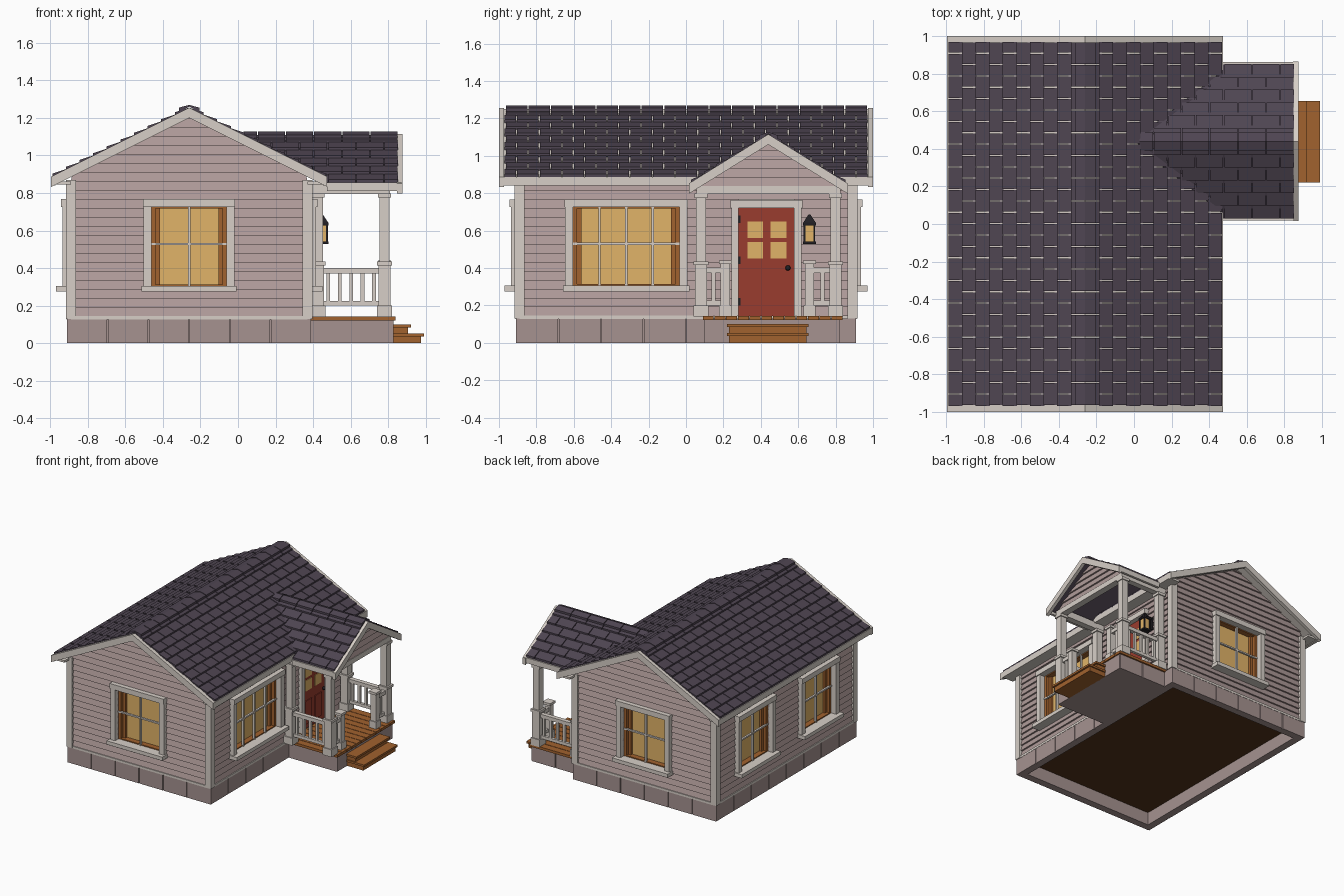
import bpy, bmesh, math
from mathutils import Matrix, Vector

if "Cube" in bpy.data.objects:
    bpy.data.objects.remove(bpy.data.objects["Cube"])

COL = {"siding": (174, 154, 152), "stone": (164, 145, 143), "trim": (214, 206, 198), "shingle": (80, 71, 83),
       "wood": (160, 98, 50), "glass": (224, 178, 104), "red": (152, 62, 50), "black": (38, 36, 40),
       "floor": (84, 54, 32)}
MATS, PARTS = {}, {}
for k, c in COL.items():
    MATS[k] = bpy.data.materials.new(k)
    MATS[k].diffuse_color = [(v / 255) ** 2.2 for v in c] + [1]


def part(name, mat):
    return PARTS.setdefault(name, (bmesh.new(), mat))[0]


def frame(o, u, d):
    """Local axes: u along the wall or ridge, d outward, z up."""
    m = Matrix((u, d, (0, 0, 1))).transposed().to_4x4()
    m.translation = o
    return m


I = Matrix()


def box(bm, x0, x1, y0, y1, z0, z1, M=I):
    c = Matrix.Translation(((x0 + x1) / 2, (y0 + y1) / 2, (z0 + z1) / 2))
    bmesh.ops.create_cube(bm, size=1, matrix=M @ c @ Matrix.Diagonal((x1 - x0, y1 - y0, z1 - z0, 1)))


def loft(bm, A, B, M=I):
    a, b = [[bm.verts.new(M @ Vector(p)) for p in r] for r in (A, B)]
    bm.faces.new(a)
    bm.faces.new(b[::-1])
    for i in range(len(a)):
        j = (i + 1) % len(a)
        bm.faces.new((a[i], b[i], b[j], a[j]))


FRONT = frame((-.26, -.89, 0), (1, 0, 0), (0, -1, 0))
BACK = frame((-.26, .89, 0), (1, 0, 0), (0, 1, 0))
RIGHT = frame((.37, 0, 0), (0, 1, 0), (1, 0, 0))
LEFT = frame((-.89, 0, 0), (0, 1, 0), (-1, 0, 0))


def siding(name, M, half, z, top, apex=9, slope=.5, holes=()):
    """Lapped boards, cut around openings and clipped to the gable slope."""
    bm = part(name, "siding")
    while z < min(top, apex - .01):
        z1 = min(z + .048, top, apex - .002)
        w0, w1 = [min(half, (apex - q) / slope) for q in (z, z1)]
        spans = [(-w0, w0, -w1, w1)]
        for a, b, c, d in holes:
            if z < d and z1 > c:
                e = spans.pop()
                spans += [(e[0], a, e[2], a), (b, e[1], b, e[3])]
        for a0, b0, a1, b1 in spans:
            loft(bm, [(a0, .016, z), (b0, .016, z), (b1, .003, z1), (a1, .003, z1)],
                 [(a0, -.02, z), (b0, -.02, z), (b1, -.02, z1), (a1, -.02, z1)], M)
        z = z1


def window(name, M, u, w, bars):
    h, z0, z1 = w / 2, .305, .725
    t, wd, gl = part(name + "_trim", "trim"), part(name + "_jamb", "wood"), part(name + "_glass", "glass")
    box(gl, u - h, u + h, -.06, -.045, z0, z1, M)
    for s in (-1, 1):
        for a, b, d in ((h, h + .042, (0, .045)), ):
            box(t, *sorted((u + s * a, u + s * b)), *d, z0, z1, M)
        box(wd, *sorted((u + s * (h - .022), u + s * h)), -.06, 0, z0, z1, M)
        box(wd, *sorted((u + s * (h - .045), u + s * (h - .022))), -.06, -.025, z0, z1, M)
    box(wd, u - h, u + h, -.06, 0, z0, z0 + .008, M)
    box(wd, u - h, u + h, -.06, 0, z1 - .008, z1, M)
    box(t, u - h - .045, u + h + .045, 0, .053, z1, z1 + .042, M)
    box(t, u - h - .053, u + h + .053, 0, .08, z0 - .03, z0, M)
    for i in range(bars):
        c = u - h + w * (i + 1) / (bars + 1)
        box(t, c - .006, c + .006, -.01, .008, z0, z1, M)
    box(t, u - h, u + h, -.01, .006, .523, .535, M)


# walls, windows and foundation blocks
HZ = (.305, .725)
openings = {"front": [(FRONT, 0, .4, 1)], "back": [(BACK, 0, .4, 1)],
            "left": [(LEFT, -.41, .4, 1), (LEFT, .41, .4, 1)], "right": [(RIGHT, -.32, .57, 3)]}
for side, wins in openings.items():
    M, gable = wins[0][0], side in ("front", "back")
    half = .63 if gable else .89
    holes = sorted([(u - w / 2, u + w / 2) + HZ for _, u, w, _ in wins]
                   + ([(.28, .58, .14, .72)] if side == "right" else []))
    siding(side + "_wall", M, half, .142, 1.3 if gable else .87, 1.22 if gable else 9, .5, holes)
    for i, (_, u, w, n) in enumerate(wins):
        window(f"{side}_window_{i + 1}", M, u, w, n)
    st, n = part(side + "_foundation", "stone"), 6 if gable else 8
    box(st, -half, half, -.04, .01, 0, .13, M)
    for i in range(n):
        L = 2 * (half + .02) / n
        box(st, -half - .02 + i * L + .003, -half - .02 + (i + 1) * L - .003, -.02, .02, 0, .13, M)
    skirt = part("skirt_boards", "trim")
    if side != "right":
        box(skirt, -half, half, 0, .022, .127, .145, M)
    else:
        box(skirt, -half, .1, 0, .022, .127, .145, M)
for x in (-.89, .37):
    for y in (-.89, .89):
        sx, sy = (-1 if x < 0 else 1), (-1 if y < 0 else 1)
        box(part("corner_boards", "trim"), *sorted((x + sx * .026, x - sx * .026)),
            *sorted((y + sy * .026, y - sy * .026)), .13, .868)
box(part("house_floor", "floor"), -.88, .36, -.88, .88, .105, .125)


def shingles(name, M, slope, step, rows, lo, hi, L, lift=0):
    bm = part(name, "shingle")
    for r in range(rows):
        t0, t1 = r * step, (r + 1) * step + .004
        a0, u = lo(t0), hi + (L / 2 if r % 2 else 0)
        while u > a0:
            a, b = max(u - L + .003, a0), min(u - .003, hi)
            if b - a > .004:
                q = [[(a, t, lift - .004 - slope * t), (b, t, lift - .004 - slope * t),
                      (b, t, lift + h - slope * t), (a, t, lift + h - slope * t)]
                     for t, h in ((t0, .005), (t1, .018))]
                loft(bm, *q, M)
            u -= L


def slope_bar(bm, M, slope, u0, u1, t0, t1, h0, h1):
    loft(bm, *[[(u, t, h0 - slope * t), (u, t, h1 - slope * t)][::1] + [(v, t, h1 - slope * t), (v, t, h0 - slope * t)]
               for t in (t0, t1) for u, v in ((u0, u1),)], M)


# main roof and porch roof, both slopes
for s in (-1, 1):
    R = frame((-.26, 0, 1.25), (0, 1, 0), (s, 0, 0))
    shingles("main_shingles", R, .5, .0725, 10, lambda t: -.97, .97, .121)
    shingles("main_ridge_caps", R, .5, .05, 1, lambda t: -.97, .97, .121, .014)
    slope_bar(part("main_roof_deck", "trim"), R, .5, -.98, .98, 0, .72, -.03, 0)
    tr = part("main_roof_trim", "trim")
    for u0, u1 in ((-1, -.973), (.973, 1)):
        slope_bar(tr, R, .5, u0, u1, 0, .735, -.05, .005)
    box(tr, -.99, .99, .712, .735, -.41, -.363, R)
    box(tr, -.975, .975, .63, .715, -.405, -.388, R)
    P = frame((0, .44, 1.11), (1, 0, 0), (0, s, 0))
    shingles("porch_shingles", P, .62, .068, 6, lambda t: min(.465, 1.24 * t - .01), .853, .15)
    shingles("porch_ridge_caps", P, .62, .045, 1, lambda t: .03, .853, .15, .012)
    loft(part("porch_roof_deck", "shingle"),
         *[[(x, t, h - .62 * t) for x, t, h in ((.04, 0, b), (.475, .35, b), (.475, .41, b), (.855, .41, b), (.855, 0, b))]
           for b in (-.025, 0)], P)
    tp = part("porch_roof_trim", "trim")
    slope_bar(tp, P, .62, .848, .875, 0, .425, -.05, .005)
    box(tp, .475, .87, .403, .422, -.298, -.255, P)

# porch gable and beams
siding("porch_gable", frame((.79, .44, 0), (0, 1, 0), (1, 0, 0)), .37, .835, 1.3, 1.085, .62)
beams = part("porch_beams", "trim")
box(beams, .755, .81, .055, .825, .795, .837)
for y in (.08, .80):
    box(beams, .38, .757, y - .025, y + .025, .795, .85)

# porch base, planks and steps
base = part("porch_base", "stone")
box(base, .37, .82, .105, .815, 0, .125)
for i in range(3):
    box(base, .82, .828, .1 + i * .24 + .003, .1 + (i + 1) * .24 - .003, 0, .125)
for i in range(2):
    for y in (.1, .813):
        box(base, .393 + i * .217, .604 + i * .217, y, y + .01, 0, .125)
for i in range(12):
    box(part("porch_planks", "wood"), .38, .838, .09 + i * .0625, .09 + i * .0625 + .058, .122, .143)
steps = part("porch_steps", "wood")
for x, z in ((.92, .1), (.99, .053)):
    box(steps, .82, x, .22, .655, z - .016, z)
    box(steps, .82, x - .015, .23, .645, z - .053 if z < .1 else .05, z - .014)

# posts, newels and railings
posts, newels, rails = part("porch_posts", "trim"), part("newel_posts", "trim"), part("railings", "trim")


def column(bm, x, y, w, parts):
    for k, z0, z1 in parts:
        box(bm, x - w * k, x + w * k, y - w * k, y + w * k, z0, z1)


for x in (.425, .78):
    for y in (.08, .80):
        column(posts, x, y, .027, ((1.5, .14, .20), (1.2, .2, .415), (1.5, .415, .435), (1, .43, .8), (1.3, .775, .797)))
for y in (.21, .66):
    column(newels, .78, y, .025, ((1.3, .14, .2), (1, .2, .42), (1.35, .42, .44)))


def railing(p, q, n):
    p, q = Vector(p), Vector(q)
    for z0, z1, w in ((.2, .225, .012), (.372, .402, .018)):
        box(rails, min(p.x, q.x) - w * (p.x == q.x), max(p.x, q.x) + w * (p.x == q.x),
            p.y - w * (p.y == q.y), q.y + w * (p.y == q.y), z0, z1)
    for i in range(n):
        c = p.lerp(q, (i + .5) / n)
        box(rails, c.x - .01, c.x + .01, c.y - .01, c.y + .01, .22, .375)


for y in (.08, .80):
    railing((.45, y), (.755, y), 5)
railing((.78, .105), (.78, .19), 1)
railing((.78, .68), (.78, .78), 1)

# door
box(part("door", "red"), .28, .58, -.03, .008, .143, .72, RIGHT)
for u in (.37, .495):
    box(part("door", "red"), u - .042, u + .042, 0, .014, .18, .37, RIGHT)
    for z in (.45, .56):
        box(part("door_panes", "glass"), u - .042, u + .042, 0, .013, z, z + .088, RIGHT)
frm = part("door_frame", "trim")
for a, b in ((.243, .282), (.578, .617)):
    box(frm, a, b, 0, .04, .143, .72, RIGHT)
box(frm, .238, .622, 0, .047, .72, .762, RIGHT)
hw = part("door_hardware", "black")
for z in (.22, .44, .66):
    box(hw, .28, .292, 0, .016, z - .02, z + .02, RIGHT)
bmesh.ops.create_uvsphere(hw, u_segments=12, v_segments=8, radius=.014, matrix=Matrix.Translation((.4, .545, .4)))

# wall lantern
lan = part("lantern", "black")
lx, ly = .447, .66
box(lan, .38, .395, ly - .02, ly + .02, .56, .66)
box(lan, .39, lx, ly - .007, ly + .007, .655, .67)
box(part("lantern_glass", "glass"), lx - .025, lx + .025, ly - .025, ly + .025, .54, .63)
for z, w in ((.528, .034), (.628, .034)):
    box(lan, lx - w, lx + w, ly - w, ly + w, z, z + .014)
for sx in (-1, 1):
    for sy in (-1, 1):
        box(lan, lx + sx * .026 - .005, lx + sx * .026 + .005, ly + sy * .026 - .005, ly + sy * .026 + .005, .535, .635)
bmesh.ops.create_cone(lan, cap_ends=True, segments=4, radius1=.05, radius2=.008, depth=.045,
                      matrix=Matrix.Translation((lx, ly, .662)) @ Matrix.Rotation(math.pi / 4, 4, 'Z'))

# turn every part into an object
for name, (bm, mat) in PARTS.items():
    bmesh.ops.recalc_face_normals(bm, faces=bm.faces)
    me = bpy.data.meshes.new(name)
    bm.to_mesh(me)
    bm.free()
    me.materials.append(MATS[mat])
    bpy.context.collection.objects.link(bpy.data.objects.new(name, me))

for m in bpy.data.materials:
    if m.users and not m.is_grease_pencil:
        m.use_nodes = True
        m.node_tree.nodes["Principled BSDF"].inputs["Base Color"].default_value = m.diffuse_color
